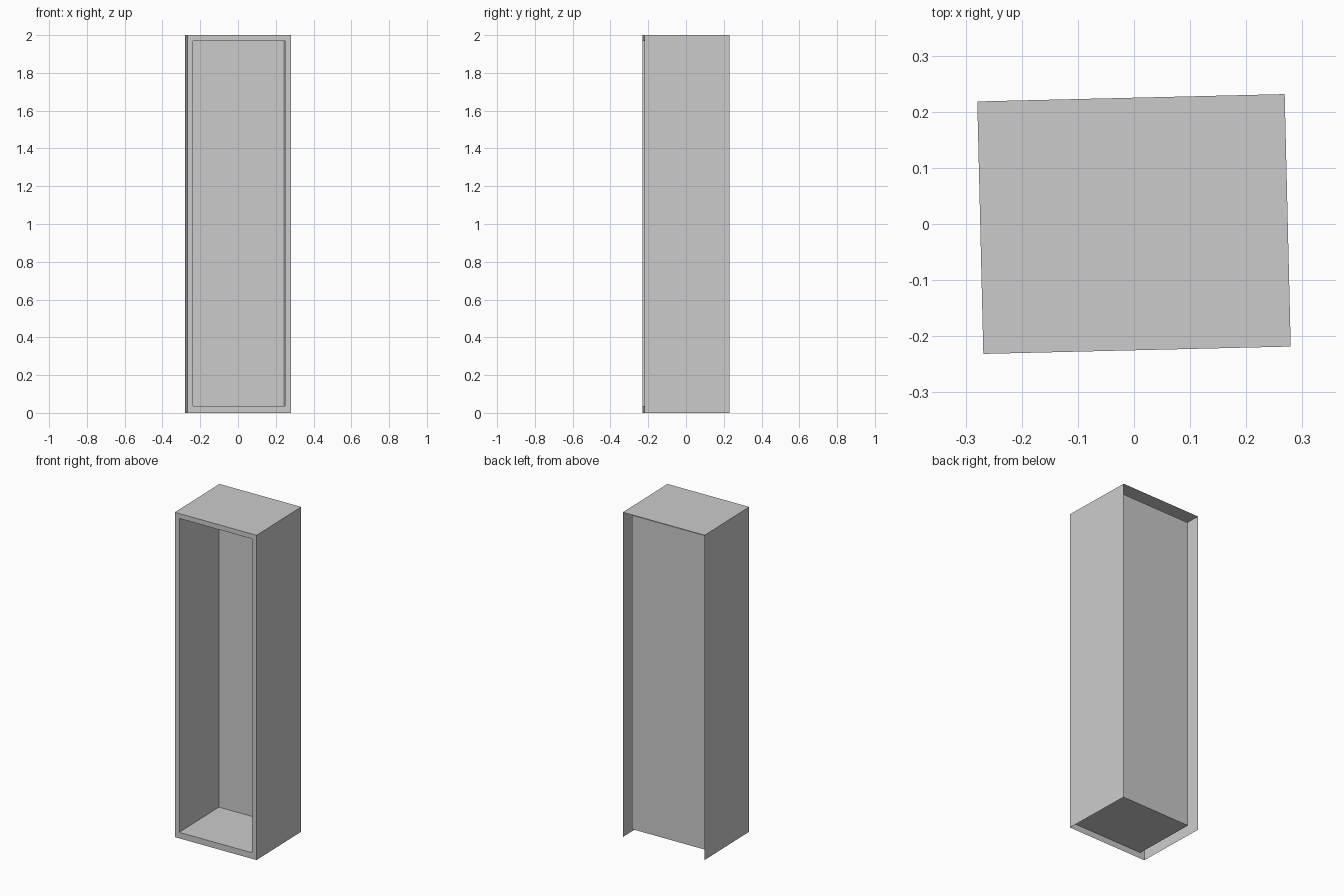
import bpy, bmesh, math

if "Cube" in bpy.data.objects:
    bpy.data.objects.remove(bpy.data.objects["Cube"])

HW, HD, H = 0.274, 0.225, 2.0       # half width, half depth, height
INNER = (0.244, 0.037, 1.97)        # opening half width, bottom, top
YAW = math.radians(1.37)            # slight turn of the whole cabinet


def build(name, rings, open_bottom=False, cap=False):
    """Join rectangular rings (half width, z0, z1, y) into thin walls."""
    bm = bmesh.new()
    loops = [[bm.verts.new(p) for p in ((-w, y, z0), (w, y, z0), (w, y, z1), (-w, y, z1))]
             for w, z0, z1, y in rings]
    for n, (a, b) in enumerate(zip(loops, loops[1:])):
        for i in range(4):
            if open_bottom and n == 0 and i == 0:
                continue
            j = (i + 1) % 4
            bm.faces.new((b[i], a[i], a[j], b[j]))
    if cap:
        bm.faces.new(loops[-1])
    mesh = bpy.data.meshes.new(name)
    bm.to_mesh(mesh)
    bm.free()
    obj = bpy.data.objects.new(name, mesh)
    obj.rotation_euler.z = YAW
    bpy.context.collection.objects.link(obj)


# Outer shell: sides, top and front frame; back and underside stay open
build("cabinet_shell", [(HW, 0, H, HD), (HW, 0, H, -HD), (*INNER, -HD)], open_bottom=True)

# Inner compartment: recessed walls, floor, ceiling and back panel
build("inner_compartment", [(*INNER, -HD), (*INNER, HD - 0.05)], cap=True)
